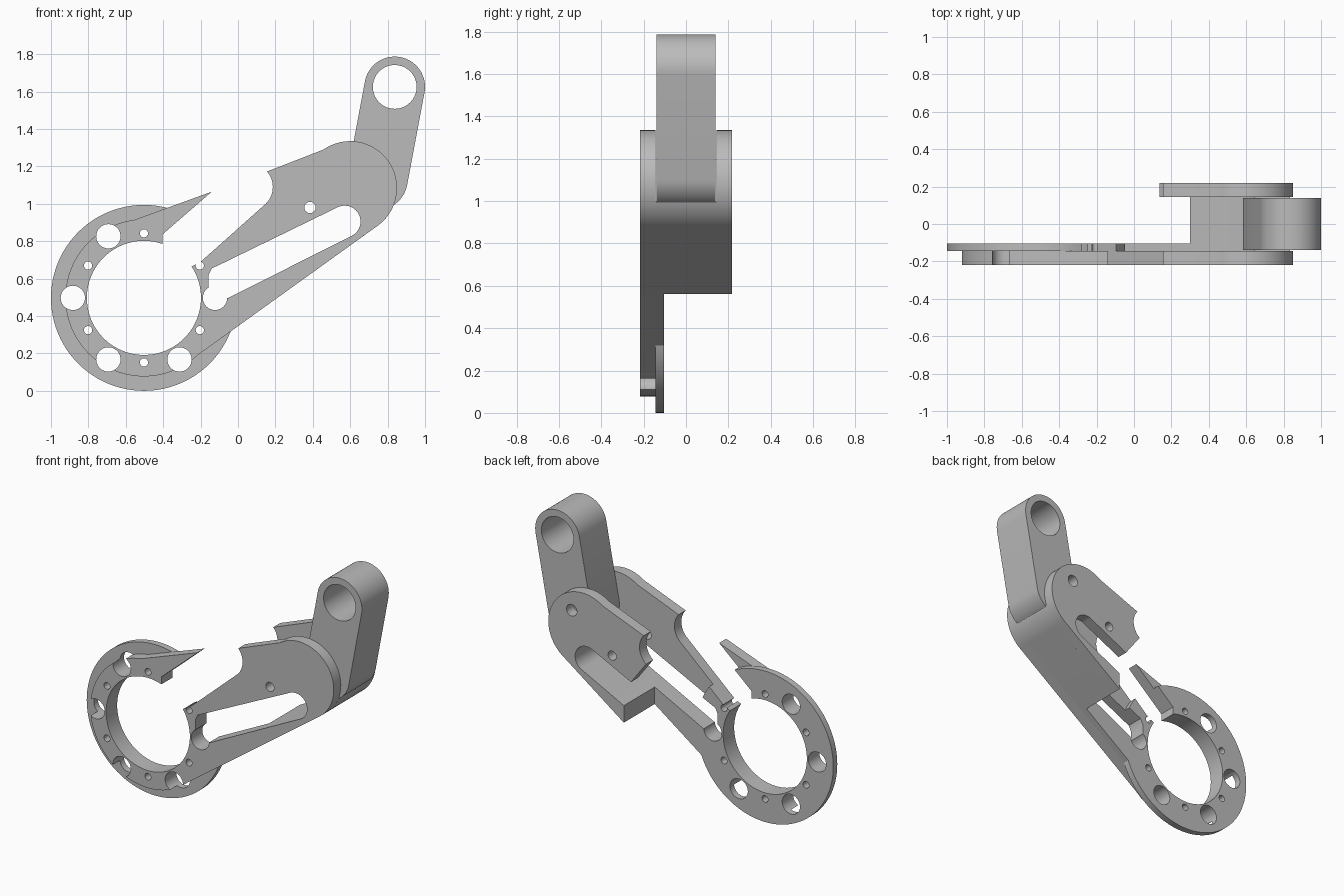
import bpy, bmesh
from math import cos, sin, radians, pi

if "Cube" in bpy.data.objects:
    bpy.data.objects.remove(bpy.data.objects["Cube"], do_unlink=True)

steel = bpy.data.materials.new("plain_grey")
steel.use_nodes = True
GREY = (0.5, 0.5, 0.5, 1)
steel.diffuse_color = GREY
steel.node_tree.nodes["Principled BSDF"].inputs["Base Color"].default_value = GREY


def arc(c, r, a0, a1, n=32):
    """Points along an arc in the x-z plane, angles in degrees."""
    return [(c[0] + r * cos(radians(a0 + (a1 - a0) * i / n)),
             c[1] + r * sin(radians(a0 + (a1 - a0) * i / n))) for i in range(n + 1)]


def circle(c, r, n=64):
    return arc(c, r, 0, 360, n)[:-1]


def prism(name, pts, y0=-0.6, y1=0.6):
    """Extrude an x-z outline from y0 to y1."""
    bm = bmesh.new()
    face = bm.faces.new([bm.verts.new((x, y0, z)) for x, z in pts])
    out = bmesh.ops.extrude_face_region(bm, geom=[face])
    for v in out["geom"]:
        if isinstance(v, bmesh.types.BMVert):
            v.co.y = y1
    bmesh.ops.recalc_face_normals(bm, faces=bm.faces)
    mesh = bpy.data.meshes.new(name)
    bm.to_mesh(mesh)
    bm.free()
    obj = bpy.data.objects.new(name, mesh)
    mesh.materials.append(steel)
    bpy.context.collection.objects.link(obj)
    return obj


def activate(obj):
    bpy.ops.object.select_all(action='DESELECT')
    obj.select_set(True)
    bpy.context.view_layer.objects.active = obj


def combine(obj, tool, operation):
    mod = obj.modifiers.new("combine", 'BOOLEAN')
    mod.operation, mod.solver, mod.object = operation, 'EXACT', tool
    activate(obj)
    bpy.ops.object.modifier_apply(modifier=mod.name)
    bpy.data.objects.remove(tool, do_unlink=True)


def cut(obj, *outlines):
    for pts in outlines:
        combine(obj, prism("cutter", pts), 'DIFFERENCE')


def smooth(obj):
    activate(obj)
    bpy.ops.object.shade_smooth_by_angle(angle=radians(30))


# Shared outlines
RING = (-0.503, 0.497)
ELBOW = (0.60, 1.085)
OUT, IN = 0.218, 0.145

arm = ([(-0.253, 0.164)] + arc(ELBOW, 0.25, -53, 125)
       + arc((0.06, 1.09), 0.126, 41, -51, 16)
       + [(-0.2, 0.69), (-0.245, 0.667), (-0.4, 0.5)])
slot = ([(-0.1, 0.5), (-0.055, 0.495)] + arc((0.57, 0.905), 0.085, -61, 117)
        + [(-0.086, 0.68), (-0.14, 0.655), (-0.158, 0.62), (-0.158, 0.53)])
spike = [(-0.745, 0.845), (-0.14, 1.065), (-0.405, 0.835), (-0.405, 0.75), (-0.6, 0.7)]
mouth = [(-0.405, 0.7), (-0.405, 0.835), (-0.14, 1.065), (-0.02, 0.85),
         (-0.2, 0.69), (-0.245, 0.667), (-0.32, 0.6)]
bore = circle(RING, 0.305, 96)
arm_hole = circle((0.385, 0.98), 0.03)


def ring_point(r, deg):
    return (RING[0] + r * cos(radians(deg)), RING[1] + r * sin(radians(deg)))


ring_holes = [circle(ring_point(0.38, a), 0.065, 40) for a in (0, 120, 180, 240, 300)]
ring_holes += [circle(ring_point(0.345, a), 0.022, 24) for a in range(30, 360, 60)]

# Front plate: ring, pointed finger and arm in one piece
front = prism("front_plate", circle(RING, 0.42, 96), -OUT, -IN)
combine(front, prism("arm", arm, -OUT, -IN), 'UNION')
cut(front, mouth)
combine(front, prism("finger", spike, -OUT, -IN), 'UNION')
cut(front, bore, slot, arm_hole, *ring_holes)

# Thin wide ring behind it, with the backing of the lower strut
backing = prism("ring_backing", circle(RING, 0.497, 96), -IN, -0.103)
strut = [(-0.253, 0.164), (0.3, 0.5615), (0.3, 0.75), (-0.06, 0.58), (-0.4, 0.4)]
combine(backing, prism("strut", strut, -IN, -0.103), 'UNION')
cut(backing, mouth, bore, slot, *ring_holes)

# Rear plate: the upper part of the arm, cut short
rear = prism("rear_plate", arm, IN, OUT)
cut(rear, [(-0.7, 1.0), (0.13, 1.0), (0.25, 0.84), (0.3, 0.78), (0.3, 0.3), (-0.7, 0.0)],
    slot, arm_hole, circle((0.68, 1.2), 0.038))

# Web joining both plates along the lower edge
web = prism("lower_web", [(0.3, 0.5615)] + arc(ELBOW, 0.25, -53, -20, 16)
            + [(0.68, 0.98), (0.5, 0.85), (0.3, 0.75)], -IN, IN)
cut(web, slot)

# Swinging link between the plates
low, high, tilt = (0.745, 1.13), (0.838, 1.625), 79.4
link = prism("swing_link", arc(high, 0.162, tilt - 90, tilt + 90)
             + arc(low, 0.162, tilt + 90, tilt + 270), -0.14, 0.14)
cut(link, circle(high, 0.117))

for part in (front, backing, rear, web, link):
    smooth(part)
